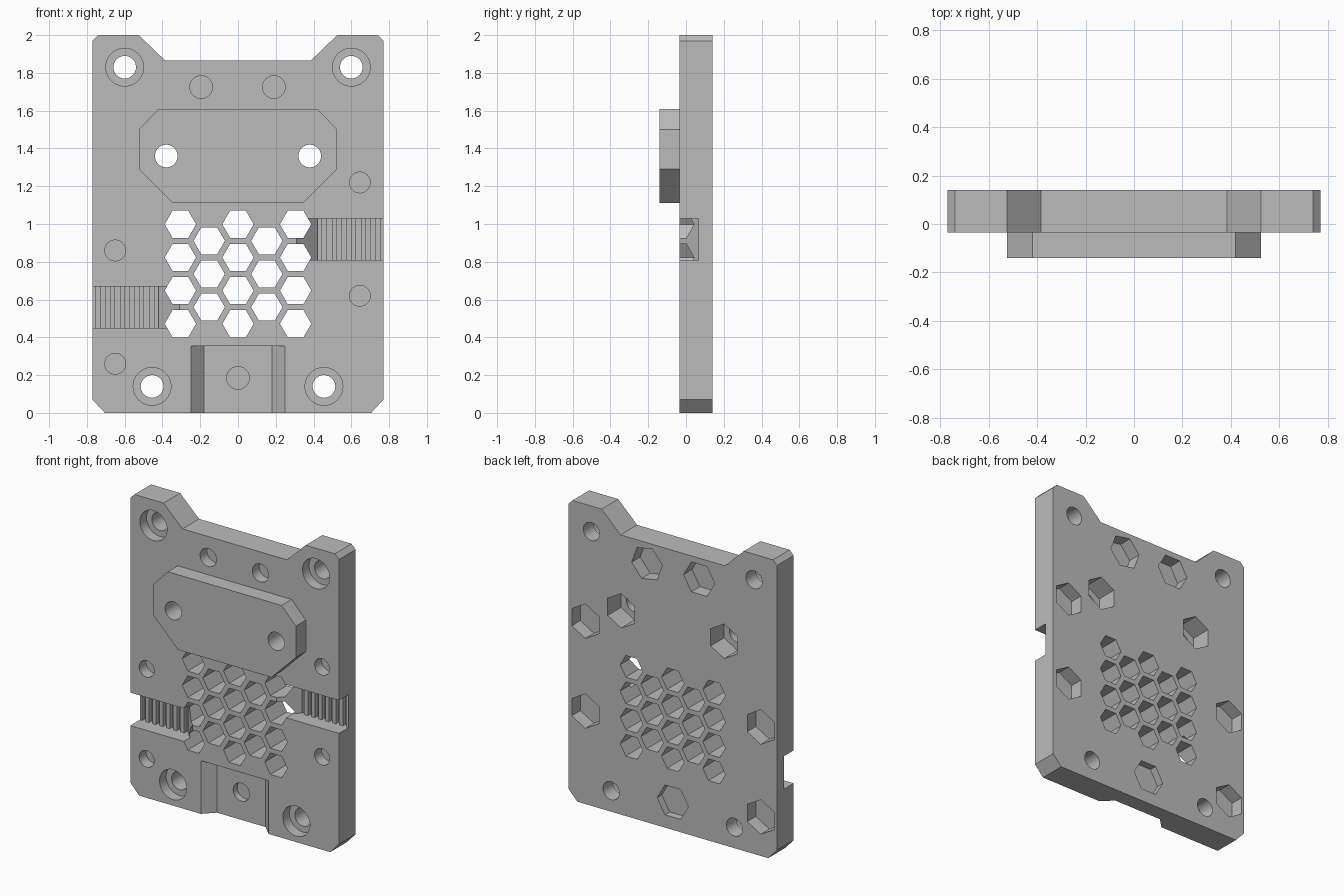
import bpy, bmesh, math

if "Cube" in bpy.data.objects:
    bpy.data.objects.remove(bpy.data.objects["Cube"])

FRONT, BACK = -0.035, 0.14


def prism(name, pts, lo, hi, axis="y"):
    """Extrude a 2D profile: (x, z) along y, or (x, y) along z."""
    def place(p, t):
        return (p[0], t, p[1]) if axis == "y" else (p[0], p[1], t)
    bm = bmesh.new()
    a = [bm.verts.new(place(p, lo)) for p in pts]
    b = [bm.verts.new(place(p, hi)) for p in pts]
    bm.faces.new(a)
    bm.faces.new(b[::-1])
    n = len(pts)
    for i in range(n):
        j = (i + 1) % n
        bm.faces.new((a[i], b[i], b[j], a[j]))
    bmesh.ops.recalc_face_normals(bm, faces=bm.faces)
    mesh = bpy.data.meshes.new(name)
    bm.to_mesh(mesh)
    bm.free()
    ob = bpy.data.objects.new(name, mesh)
    bpy.context.collection.objects.link(ob)
    return ob


def ring(x, z, r, n, turn=0):
    return [(x + r * math.cos(math.radians(turn) + math.tau * i / n),
             z + r * math.sin(math.radians(turn) + math.tau * i / n)) for i in range(n)]


def mirrored(half):
    return half + [(-x, z) for x, z in reversed(half)]


def combine(ob, other, operation="DIFFERENCE"):
    mod = ob.modifiers.new("shape", "BOOLEAN")
    mod.operation, mod.solver, mod.object = operation, "EXACT", other
    bpy.context.view_layer.objects.active = ob
    bpy.ops.object.modifier_apply(modifier=mod.name)
    bpy.data.objects.remove(other)


def drill(x, z, r, lo, hi, n=40, turn=0):
    combine(plate, prism("cutter", ring(x, z, r, n, turn), lo, hi))


# Base plate with horned top edge, and the raised front block
plate = prism("mounting_plate", mirrored([
    (0.705, 0), (0.77, 0.07), (0.77, 1.97), (0.74, 2), (0.525, 2), (0.385, 1.865)]),
    FRONT, BACK)
combine(plate, prism("raised_block", mirrored([
    (0.345, 1.11), (0.525, 1.29), (0.525, 1.50), (0.42, 1.61)]), -0.14, 0.0), "UNION")

# Bottom channel with sloping sides
combine(plate, prism("cutter", mirrored([(0.285, -0.07), (0.18, 0.035)]), -0.1, 0.355, "z"))

# Toothed belt slots, one per side, ramped at the inner end
TOP, FLOOR, DEEP, PITCH = -0.07, 0.065, 0.095, 0.0513
for s, z0, z1 in ((1, 0.81, 1.03), (-1, 0.45, 0.67)):
    pts = [(0.9, TOP), (0.275, TOP), (0.42, 0.075), (0.42, DEEP), (0.443, DEEP), (0.443, FLOOR)]
    for i in range(1, 7):
        x = 0.42 + i * PITCH
        pts += [(x, FLOOR), (x, DEEP), (x + 0.026, DEEP), (x + 0.026, FLOOR)]
    pts.append((0.9, FLOOR))
    combine(plate, prism("cutter", [(s * x, y) for x, y in pts], z0, z1, "z"))

# Honeycomb vent
for col in range(-2, 3):
    odd = col % 2
    for row in range(3 if odd else 4):
        drill(col * 0.1525, 0.472 + 0.1755 * (row + odd / 2), 0.083, -0.2, 0.3, 6)

# Corner bolt holes with counterbores
for x, z in ((0.6, 1.83), (-0.6, 1.83), (0.455, 0.14), (-0.455, 0.14)):
    drill(x, z, 0.1, -0.2, 0.035)
    drill(x, z, 0.06, -0.2, 0.3)

# Bolt holes through the raised block, with deep nut pockets behind
for s in (1, -1):
    drill(s * 0.38, 1.36, 0.06, -0.3, 0.3)
    drill(s * 0.38, 1.36, 0.115, 0.0, 0.3, 6, 30)

# Blind front holes with nut pockets behind, separated by a thin web
for x, z, r, turn, pocket in ((0.19, 1.725, 0.06, -10, 0.05), (-0.195, 1.725, 0.06, 0, 0.05),
                              (0.645, 1.22, 0.055, 30, 0.05), (0.645, 0.62, 0.055, 30, 0.05),
                              (-0.65, 0.86, 0.055, 30, 0.05), (-0.65, 0.26, 0.055, 30, 0.05),
                              (0, 0.185, 0.06, 0, 0.09)):
    drill(x, z, r, -0.2, pocket - 0.012)
    drill(x, z, 0.115, pocket, 0.3, 6, turn)

# Single grey finish
grey = bpy.data.materials.new("grey_plastic")
grey.diffuse_color = (0.5, 0.5, 0.5, 1)
grey.use_nodes = True
grey.node_tree.nodes["Principled BSDF"].inputs["Base Color"].default_value = grey.diffuse_color
plate.data.materials.clear()
plate.data.materials.append(grey)
for p in plate.data.polygons:
    p.material_index = 0
bpy.ops.object.select_all(action="DESELECT")
plate.select_set(True)
bpy.context.view_layer.objects.active = plate
bpy.ops.object.shade_smooth_by_angle(angle=math.radians(30))
